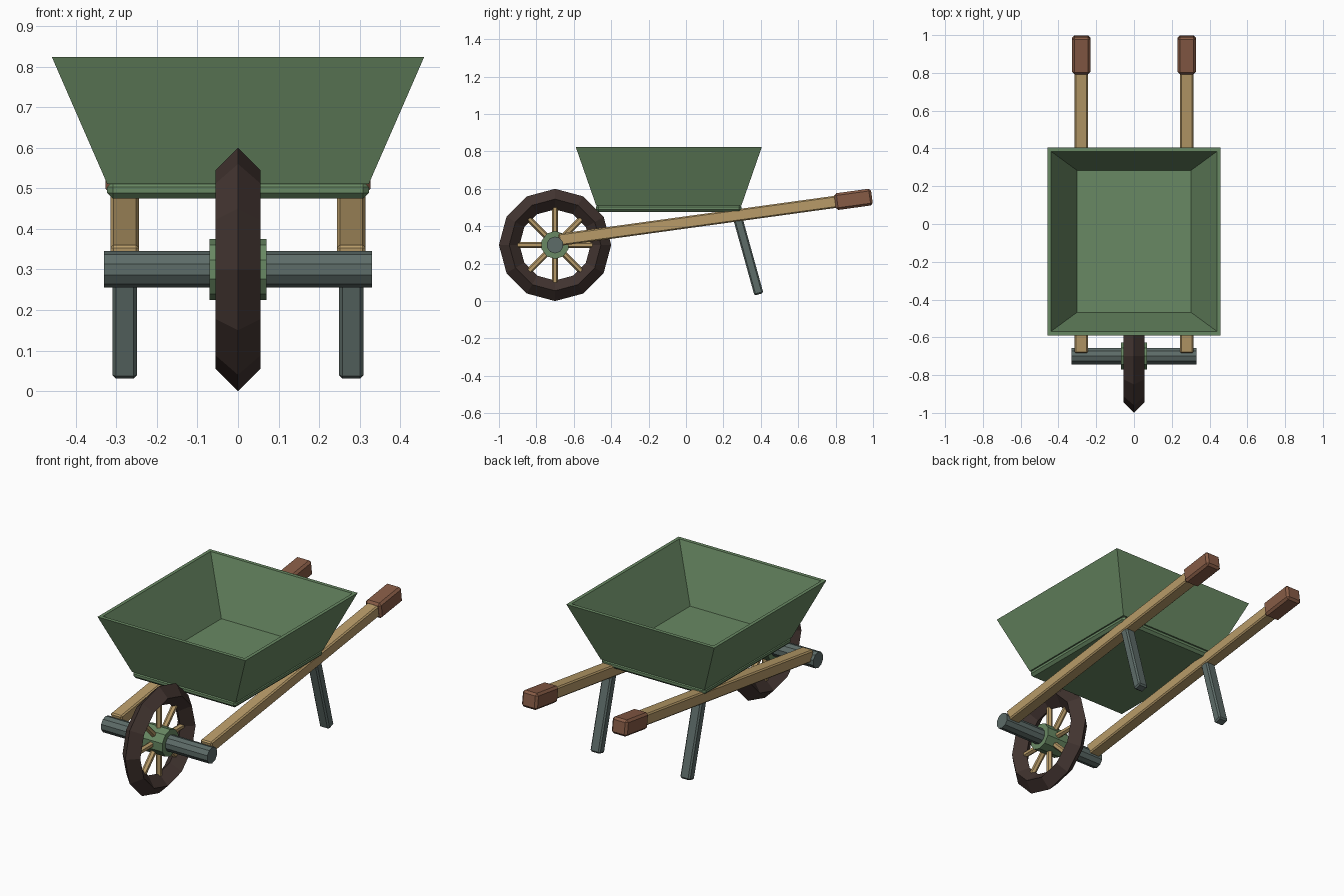
import bpy, bmesh, math
from mathutils import Matrix, Vector

cube = bpy.data.objects.get("Cube")
if cube:
    bpy.data.objects.remove(cube, do_unlink=True)


def material(name, rgb):
    mat = bpy.data.materials.new(name)
    mat.use_nodes = True
    mat.diffuse_color = (*rgb, 1)
    mat.node_tree.nodes["Principled BSDF"].inputs["Base Color"].default_value = (*rgb, 1)
    return mat


GREEN = material("green paint", (0.14, 0.25, 0.125))
WOOD = material("light wood", (0.48, 0.33, 0.14))
GRIP = material("brown grip", (0.24, 0.105, 0.06))
METAL = material("grey metal", (0.11, 0.15, 0.14))
TYRE = material("dark tyre", (0.055, 0.035, 0.03))


def finish(name, bm, mat, bevel=0):
    bmesh.ops.recalc_face_normals(bm, faces=bm.faces)
    mesh = bpy.data.meshes.new(name)
    bm.to_mesh(mesh)
    bm.free()
    mesh.materials.append(mat)
    obj = bpy.data.objects.new(name, mesh)
    bpy.context.collection.objects.link(obj)
    if bevel:
        mod = obj.modifiers.new("Bevel", "BEVEL")
        mod.width, mod.segments = bevel, 1
    return obj


def bar(name, start, end, width, depth, mat, bevel):
    """Bevelled square bar running between two points."""
    start, end = Vector(start), Vector(end)
    axis = end - start
    pitch = math.atan2(axis.z, axis.y)
    bm = bmesh.new()
    bmesh.ops.create_cube(bm, size=1)
    bm.transform(Matrix.Translation((start + end) / 2)
                 @ Matrix.Rotation(pitch, 4, "X")
                 @ Matrix.Diagonal((width, axis.length, depth, 1)))
    return finish(name, bm, mat, bevel)


def cylinder(name, sides, radius, length, matrix, mat):
    bm = bmesh.new()
    # start with a corner on the y axis
    bmesh.ops.create_cone(bm, cap_ends=True, segments=sides, radius1=radius,
                          radius2=radius, depth=length)
    bm.transform(matrix)
    return finish(name, bm, mat)


# Wheel: faceted tyre, spokes, hub and axle
HUB = Vector((0, -0.70, 0.30))
SIDEWAYS = Matrix.Translation(HUB) @ Matrix.Rotation(math.pi / 2, 4, "Y")

bpy.ops.mesh.primitive_torus_add(major_segments=12, minor_segments=4,
                                 major_radius=0.245, minor_radius=0.055,
                                 location=HUB, rotation=(0, math.pi / 2, 0))
tyre = bpy.context.object
tyre.name = "wheel_tyre"
tyre.data.materials.append(TYRE)

for i in range(8):
    turn = Matrix.Rotation(i * math.pi / 4, 4, "X")
    place = Matrix.Translation(HUB) @ turn @ Matrix.Translation((0, 0, 0.12))
    cylinder(f"spoke_{i + 1}", 6, 0.016, 0.16, place, WOOD)

QUARTER = Matrix.Rotation(math.pi / 2, 4, "Z")
cylinder("wheel_hub", 10, 0.075, 0.14, SIDEWAYS @ QUARTER, GREEN)
cylinder("axle", 10, 0.045, 0.66, SIDEWAYS @ QUARTER, METAL)

# Shafts, grips and legs on both sides
SLOPE = 0.1376


def on_shaft(x, y):
    return (x, y, 0.327 + (y + 0.68) * SLOPE)


for side, x in (("left", 0.279), ("right", -0.279)):
    bar(f"{side}_shaft", on_shaft(x, -0.68), on_shaft(x, 0.95),
        0.07, 0.065, WOOD, 0.007)
    bar(f"{side}_grip", on_shaft(x, 0.797), on_shaft(x, 0.994),
        0.096, 0.09, GRIP, 0.012)
    bar(f"{side}_leg", (x, 0.39, 0.036), (x, 0.275, 0.45),
        0.06, 0.05, METAL, 0.008)

# Base board under the tray
bar("tray_base", (0, -0.482, 0.496), (0, 0.297, 0.496), 0.645, 0.042, GREEN, 0.014)

# Flared open tray: outer bottom, outer rim, inner rim, inner floor
TRAY_Y = -0.092
bm = bmesh.new()
rings = []
for hx, hy, z in ((0.322, 0.388, 0.51), (0.459, 0.4975, 0.824),
                  (0.44, 0.477, 0.824), (0.302, 0.376, 0.522)):
    rings.append([bm.verts.new((sx * hx, TRAY_Y + sy * hy, z))
                  for sx, sy in ((-1, -1), (1, -1), (1, 1), (-1, 1))])
for low, high in zip(rings, rings[1:]):
    for i in range(4):
        j = (i + 1) % 4
        bm.faces.new((low[i], low[j], high[j], high[i]))
bm.faces.new(rings[0])
bm.faces.new(rings[-1])
finish("tray", bm, GREEN)
